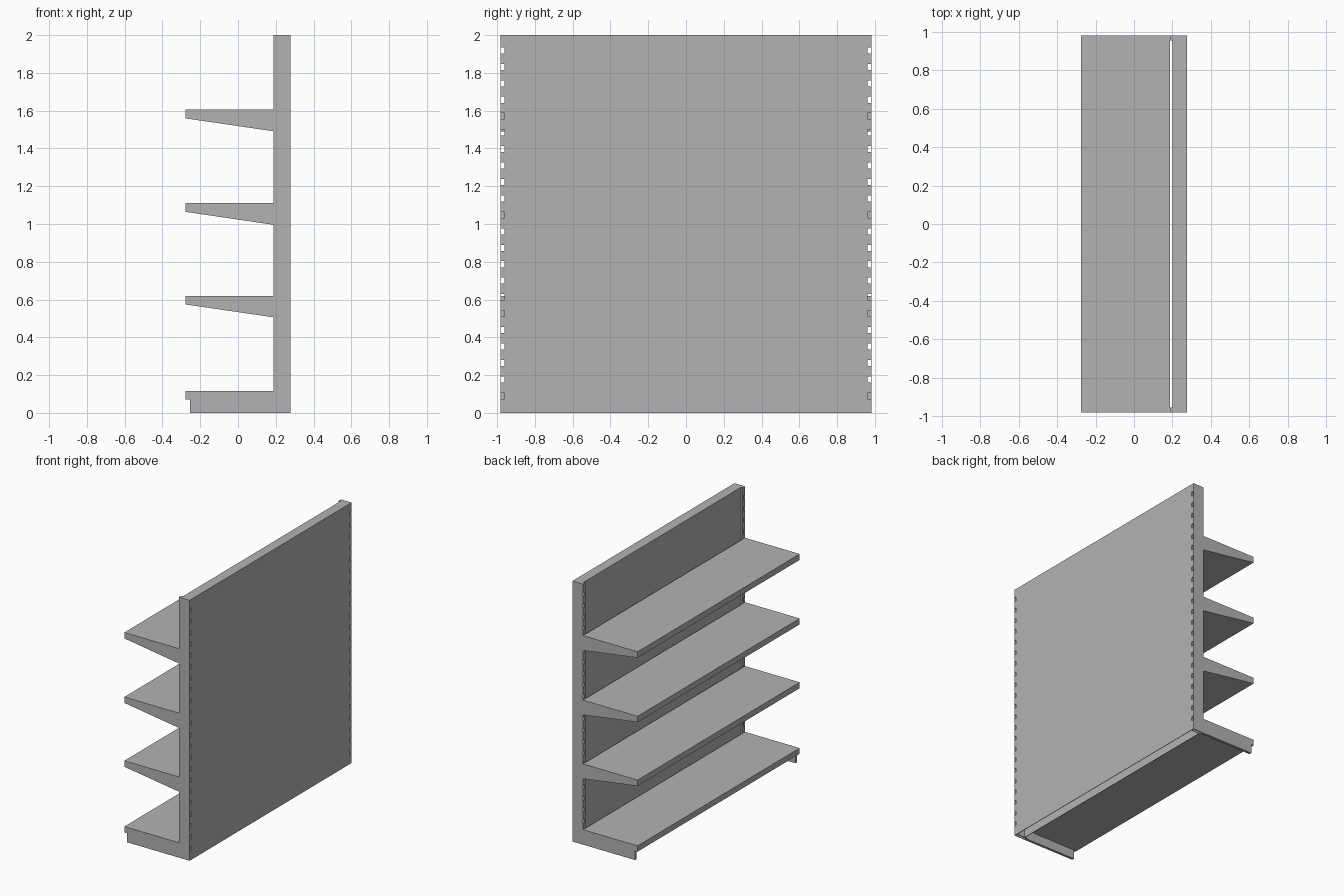
import bpy
import bmesh

cube = bpy.data.objects.get("Cube")
if cube:
    bpy.data.objects.remove(cube, do_unlink=True)

GREY = (0.45, 0.45, 0.45, 1)
mat = bpy.data.materials.new("grey_metal")
mat.use_nodes = True
mat.diffuse_color = GREY
mat.node_tree.nodes["Principled BSDF"].inputs["Base Color"].default_value = GREY

FRONT, BACK, TIP = 0.187, 0.277, -0.277   # depth along x
HALF = 0.983                              # half width along y
HEIGHT = 2.0
SHEET = 0.004


def finish(name, bm):
    bmesh.ops.recalc_face_normals(bm, faces=bm.faces)
    mesh = bpy.data.meshes.new(name)
    bm.to_mesh(mesh)
    bm.free()
    mesh.materials.append(mat)
    obj = bpy.data.objects.new(name, mesh)
    bpy.context.collection.objects.link(obj)
    return obj


def prism(bm, profile, y0, y1):
    """Extrude an x-z profile from y0 to y1."""
    face = bm.faces.new([bm.verts.new((x, y0, z)) for x, z in profile])
    ext = bmesh.ops.extrude_face_region(bm, geom=[face])
    verts = [v for v in ext["geom"] if isinstance(v, bmesh.types.BMVert)]
    bmesh.ops.translate(bm, vec=(0, y1 - y0, 0), verts=verts)


def box(bm, x, y, z):
    prism(bm, [(x[0], z[0]), (x[1], z[0]), (x[1], z[1]), (x[0], z[1])], *sorted(y))


def single(name, x, y, z):
    bm = bmesh.new()
    box(bm, x, y, z)
    return finish(name, bm)


# Hollow back wall: recessed front sheet, rear sheet and top cap
INNER = 0.955
FACE = FRONT + 0.014
single("front_panel", (FACE, FACE + SHEET), (-INNER, INNER), (0, HEIGHT))
single("rear_panel", (BACK - SHEET, BACK), (-INNER, INNER), (0, HEIGHT))
single("top_cap", (FACE, BACK), (-INNER, INNER), (HEIGHT - SHEET, HEIGHT))

# Slotted uprights: side walls, slot edge strips and rungs between the slots
SLOT_IN, SLOT_OUT, SLOT_H = 0.962, 0.980, 0.032
slots = [0.09 + i * 0.0871 for i in range(22)]
rung_starts = [0] + [z + SLOT_H / 2 for z in slots]
rung_ends = [z - SLOT_H / 2 for z in slots] + [HEIGHT]
for side, label in ((1, "left"), (-1, "right")):
    bm = bmesh.new()
    box(bm, (FRONT, BACK), (side * SLOT_OUT, side * HALF), (0, HEIGHT))
    box(bm, (FRONT, BACK), (side * INNER, side * (INNER + SHEET)), (0, HEIGHT))
    box(bm, (FRONT, BACK), (side * INNER, side * HALF), (HEIGHT - SHEET, HEIGHT))
    for x in ((FRONT, FRONT + SHEET), (BACK - SHEET, BACK)):
        box(bm, x, (side * INNER, side * SLOT_IN), (0, HEIGHT))
        for z in zip(rung_starts, rung_ends):
            box(bm, x, (side * SLOT_IN, side * SLOT_OUT), z)
    finish(label + "_upright", bm)

    # Thin foot plate under each end of the base shelf
    single(label + "_foot", (-0.255, FRONT),
           (side * (HALF - 0.02), side * HALF), (0, 0.075))

# Tapered shelves
for name, top in (("lower", 0.62), ("middle", 1.11), ("upper", 1.605)):
    bm = bmesh.new()
    prism(bm, [(TIP, top), (FRONT, top), (FRONT, top - 0.114), (TIP, top - 0.046)],
          -HALF, HALF)
    finish(name + "_shelf", bm)

# Flat base shelf
single("base_shelf", (TIP, FRONT), (-HALF, HALF), (0.07, 0.115))
